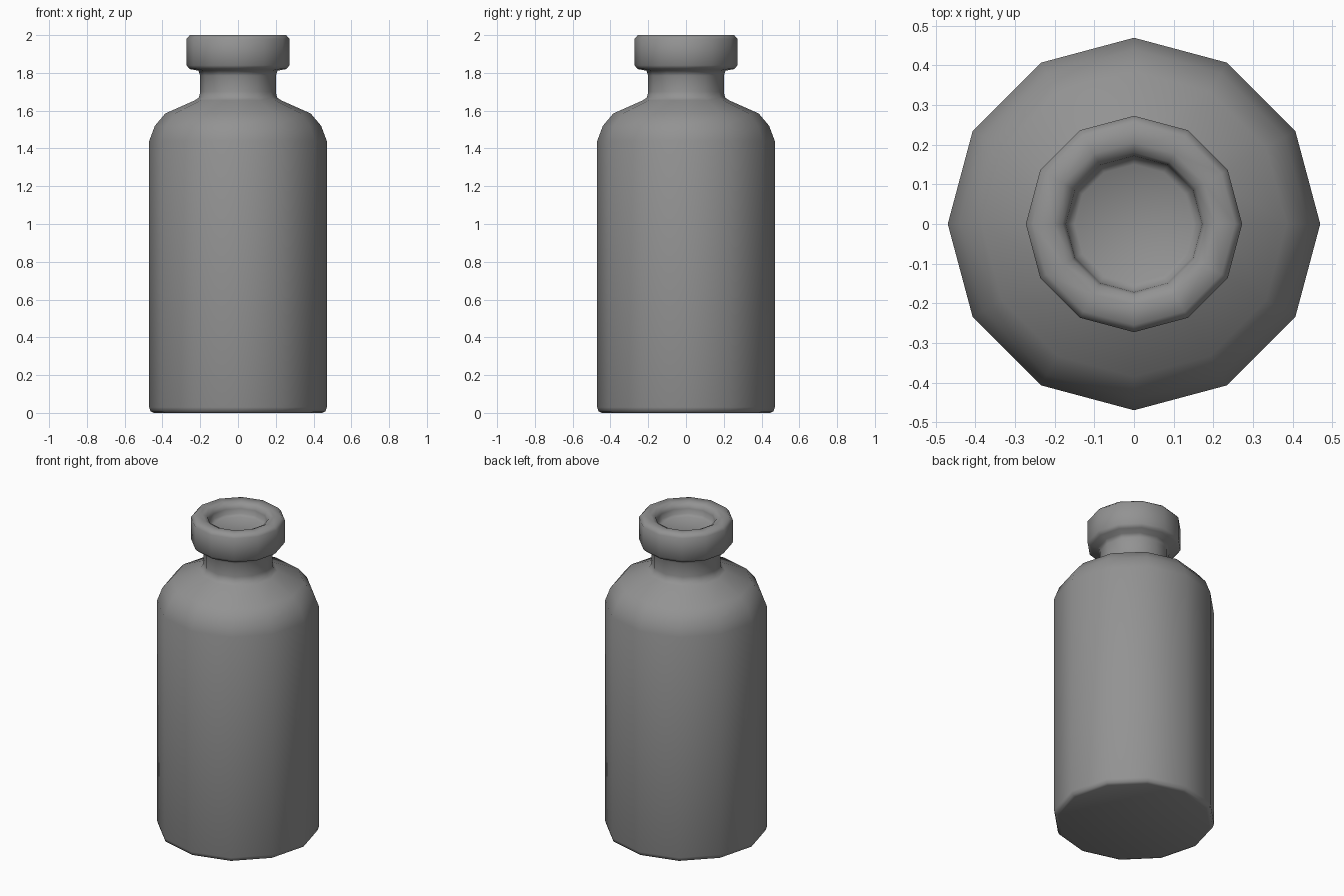
import bpy, math

if "Cube" in bpy.data.objects:
    bpy.data.objects.remove(bpy.data.objects["Cube"])

SIDES = 12

# Half profile (radius, height): base, body, shoulder, neck, lip, recessed mouth
profile = [
    (0.445, 0.0), (0.463, 0.008), (0.47, 0.03),
    (0.47, 1.44), (0.44, 1.52), (0.385, 1.585), (0.228, 1.655),
    (0.207, 1.67), (0.2, 1.70), (0.2, 1.785), (0.21, 1.812),
    (0.255, 1.82), (0.273, 1.84), (0.273, 1.98), (0.255, 2.0),
    (0.205, 2.0), (0.18, 1.988), (0.172, 1.965), (0.168, 1.935), (0.15, 1.922),
]


def lathe(name, points, sides):
    verts = [(r * math.cos(2 * math.pi * i / sides),
              r * math.sin(2 * math.pi * i / sides), z)
             for r, z in points for i in range(sides)]
    faces = []
    for k in range(len(points) - 1):
        for i in range(sides):
            j = (i + 1) % sides
            a, b = k * sides, (k + 1) * sides
            faces.append((a + i, a + j, b + j, b + i))
    # Close the base and the mouth floor
    faces.append(tuple(reversed(range(sides))))
    last = (len(points) - 1) * sides
    faces.append(tuple(range(last, last + sides)))
    mesh = bpy.data.meshes.new(name)
    mesh.from_pydata(verts, [], faces)
    obj = bpy.data.objects.new(name, mesh)
    bpy.context.collection.objects.link(obj)
    return obj


# Bottle
bottle = lathe("bottle", profile, SIDES)
bpy.context.view_layer.objects.active = bottle
bottle.select_set(True)
bpy.ops.object.shade_smooth_by_angle(angle=math.radians(80))

# Dark grey surface
grey = bpy.data.materials.new("dark_grey")
grey.diffuse_color = (0.29, 0.29, 0.29, 1.0)
grey.use_nodes = True
grey.node_tree.nodes["Principled BSDF"].inputs["Base Color"].default_value = grey.diffuse_color
bottle.data.materials.append(grey)
